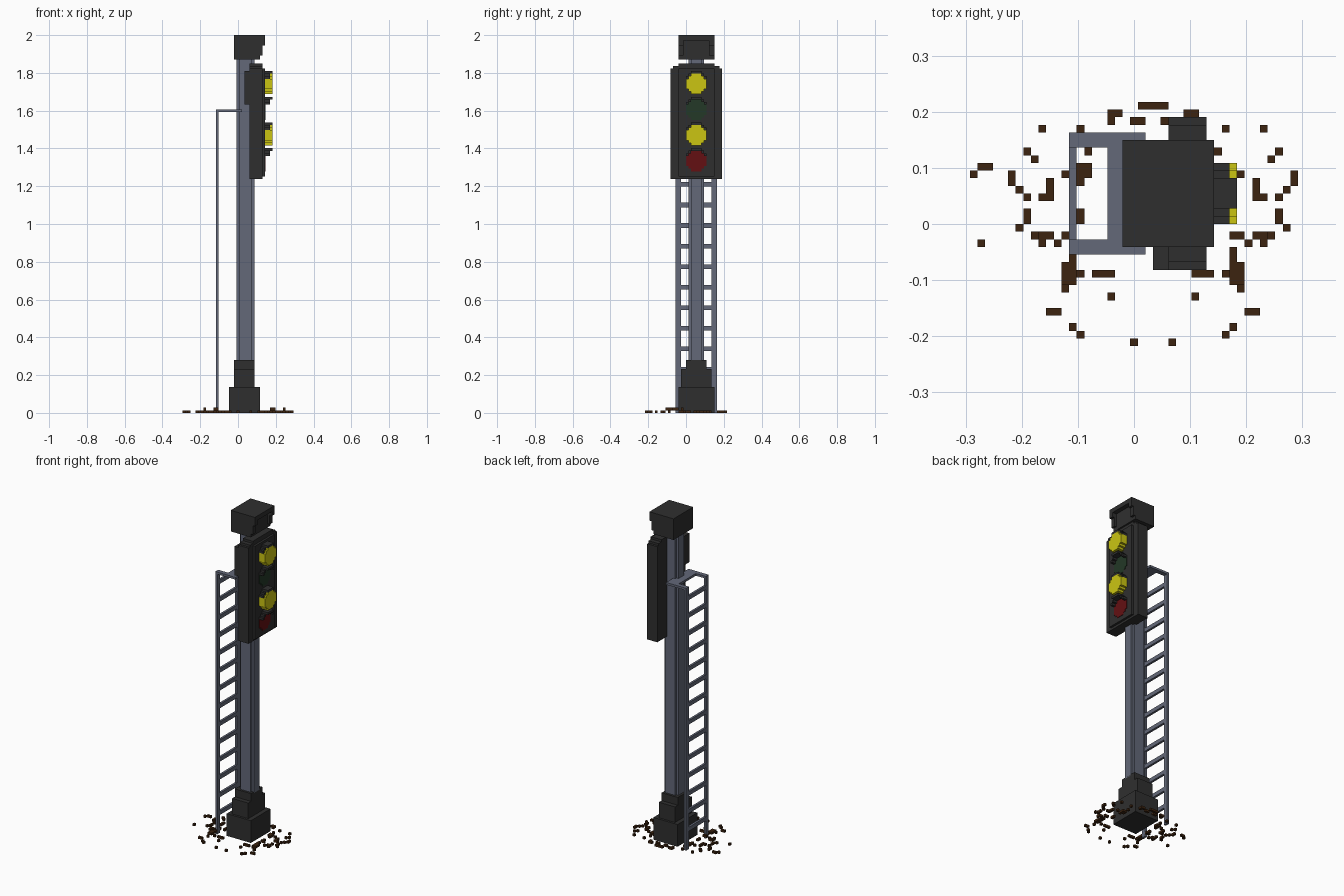
import bpy, bmesh
from mathutils import Matrix, Vector

if "Cube" in bpy.data.objects:
    bpy.data.objects.remove(bpy.data.objects["Cube"], do_unlink=True)

U = 2 / 147  # one block of the grid


def material(name, rgb):
    m = bpy.data.materials.new(name)
    m.use_nodes = True
    m.diffuse_color = (*rgb, 1)
    bsdf = m.node_tree.nodes["Principled BSDF"]
    bsdf.inputs["Base Color"].default_value = (*rgb, 1)
    bsdf.inputs["Roughness"].default_value = 0.8
    return m


DARK = material("charcoal", (0.028, 0.028, 0.028))
STEEL = material("blue grey steel", (0.125, 0.14, 0.19))
YELLOW = material("lamp yellow", (0.60, 0.56, 0.006))
GREEN = material("unlit green", (0.017, 0.040, 0.020))
RED = material("unlit red", (0.125, 0.005, 0.006))
SOIL = material("brown gravel", (0.045, 0.017, 0.005))


def blocks(name, mat, boxes):
    """One object from boxes given as (x0, x1, y0, y1, z0, z1) in blocks."""
    bm = bmesh.new()
    for x0, x1, y0, y1, z0, z1 in boxes:
        centre = Vector((x0 + x1, y0 + y1, z0 + z1)) * U / 2
        size = Matrix.Diagonal(((x1 - x0) * U, (y1 - y0) * U, (z1 - z0) * U, 1))
        bmesh.ops.create_cube(bm, size=1, matrix=Matrix.Translation(centre) @ size)
    mesh = bpy.data.meshes.new(name)
    bm.to_mesh(mesh)
    bm.free()
    mesh.materials.append(mat)
    ob = bpy.data.objects.new(name, mesh)
    bpy.context.collection.objects.link(ob)
    return ob


# Stepped foot and pole with notched corners
blocks("base", DARK, [(-3.5, 8.5, -3, 11, 0, 10),
                      (-1.5, 6.5, -2, 10, 10, 17),
                      (-1.5, 6.5, 0, 8, 17, 20.5)])
blocks("pole", STEEL, [(-0.5, 6.5, 2, 6, 20, 138),
                       (0.5, 5.5, 1, 7, 20, 138)])

# Cap lamp housing with a stepped hood
cap = [(-1.5, 8.5, -3, 11, 137.5, 147), (8.5, 10.5, -3, 11, 145, 147)]
for y in (-3, 9):
    cap += [(8.5, 9.5, y, y + 2, 139, 145), (9.5, 10.5, y, y + 2, 143, 145)]
blocks("top_housing", DARK, cap)

# Signal head: side wings, raised centre panel, rear box
blocks("signal_head", DARK, [(4.5, 9.5, -6, 14, 91, 134),
                             (4.5, 9.5, -5, 13, 134, 135),
                             (4.5, 9.5, -3, 11, 135, 136)])
blocks("signal_panel", DARK, [(9.5, 10.5, -3, 11, 92, 134)])
blocks("rear_box", DARK, [(2.5, 4.5, -6, 0, 120, 133)])

# Octagonal block lamps with stepped hoods; lit lamps stand proud
lamps = [("upper_yellow", YELLOW, 128, 3), ("green", GREEN, 118, 0.2),
         ("lower_yellow", YELLOW, 108, 3), ("red", RED, 98, 0.2)]
for name, mat, z, depth in lamps:
    x = 10.5
    blocks(name + "_lamp", mat, [(x, x + depth, 4 - h, 4 + h, z - v, z + v)
                                 for h, v in ((4, 2), (3, 3), (2, 4))])
    hood = [(x, x + 3, 2, 6, z + 4, z + 5)]
    for side in (-1, 1):
        for inner, up in ((2, 3), (3, 2)):
            a, b = sorted((4 + side * inner, 4 + side * (inner + 1)))
            hood.append((x, x + 2, a, b, z + up, z + up + 1.02))
    blocks(name + "_hood", DARK, hood)

# Ladder: rails, rungs, and arms reaching to the pole
blocks("ladder_rails", STEEL, [(-8.5, -7.5, y, y + 2, 0, 118) for y in (-4, 10)])
blocks("ladder_rungs", STEEL, [(-8.5, -7.5, -2, 10, 8 * k, 8 * k + 1.8)
                               for k in range(1, 15)])
blocks("ladder_arms", STEEL, [(-8.5, 1.5, y, y + 2, 117, 118) for y in (-4, 10)]
       + [(-3.5, 1.5, -2, 10, 117, 118)])

# Scattered gravel: columns for each row, mirrored about the pole
rows = {15: (1, 2), 14: (-3, -2), 13: (-3, 0, 1), 12: (-12, -7), 9: (-14, -6),
        8: (-13,), 7: (-7, -6), 6: (-16, -9, -7, -6), 5: (-16, -11, -7),
        4: (-15, -11), 3: (-14, -12, -11), 1: (-14, -7), 0: (-14, -7),
        -1: (-15,), -2: (-13, -12, -11, -9, -8), -3: (-12, -10), -4: (-8,),
        -5: (-8,), -6: (-9, -8), -7: (-9, -8, -7, -5, -4, -3), -8: (-9, -8),
        -9: (-9,), -10: (-3,), -12: (-11, -10), -14: (-8,), -15: (-7,), -16: (0,)}
stones = [(-21, 6, 0), (-20, 7, 0), (-19, 7, 0), (-20, -3, 0)]
for y, columns in rows.items():
    for c in columns:
        lift = 1 if c in (-13, -9, -8) and -9 < y < -1 else 0
        stones += [(c, y, lift), (5 - c, y, lift)]
blocks("gravel", SOIL, [(c - 0.5, c + 0.5, y, y + 1, z, z + 1) for c, y, z in stones])
